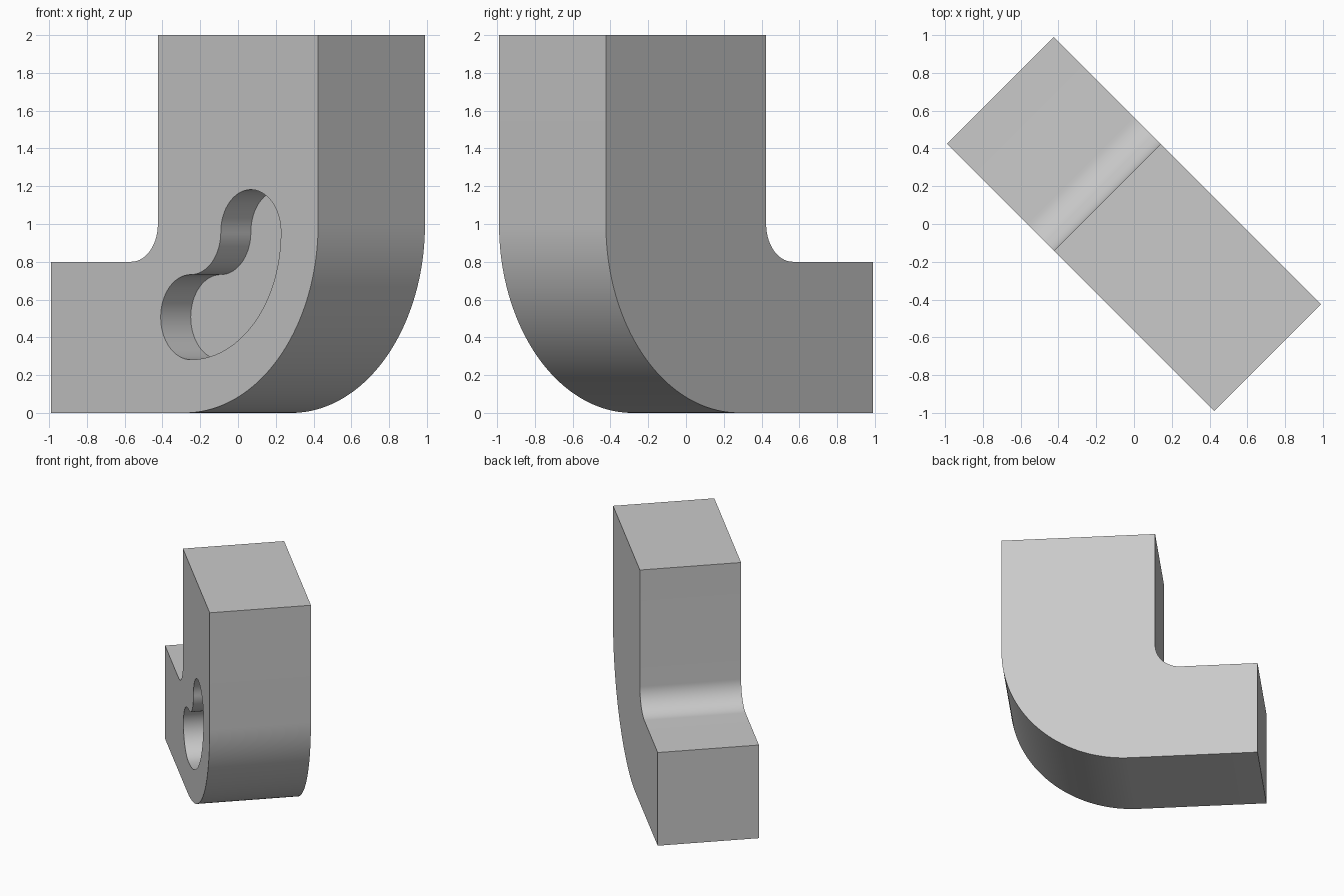
import bpy, bmesh
from math import radians, cos, sin

cube = bpy.data.objects.get("Cube")
if cube:
    bpy.data.objects.remove(cube, do_unlink=True)

grey = bpy.data.materials.new("plain grey")
grey.use_nodes = True
colour = (0.59, 0.59, 0.59, 1)
grey.diffuse_color = colour
grey.node_tree.nodes["Principled BSDF"].inputs["Base Color"].default_value = colour


def arc(cx, cz, radius, start, end, steps=32):
    """Points of an arc in the x-z plane, angles in degrees."""
    angles = [radians(start + (end - start) * i / steps) for i in range(steps + 1)]
    return [(cx + radius * cos(a), cz + radius * sin(a)) for a in angles]


def extrude_profile(name, profile, front, back):
    """Solid made by pushing an x-z outline from y = front to y = back."""
    bm = bmesh.new()
    face = bm.faces.new([bm.verts.new((x, front, z)) for x, z in profile])
    pushed = bmesh.ops.extrude_face_region(bm, geom=[face])["geom"]
    verts = [v for v in pushed if isinstance(v, bmesh.types.BMVert)]
    bmesh.ops.translate(bm, verts=verts, vec=(0, back - front, 0))
    bmesh.ops.recalc_face_normals(bm, faces=bm.faces)
    mesh = bpy.data.meshes.new(name)
    bm.to_mesh(mesh)
    bm.free()
    mesh.materials.append(grey)
    obj = bpy.data.objects.new(name, mesh)
    bpy.context.collection.objects.link(obj)
    obj.rotation_euler.z = radians(-45)
    return obj


# Elbow block: large outer bend, small inner fillet
outline = [(-1, 0)] + arc(0, 1, 1, -90, 0, 48) + [(1, 2), (-0.2, 2)]
outline += arc(-0.4, 1, 0.2, 0, -90, 24) + [(-1, 0.8)]
body = extrude_profile("elbow_block", outline, -0.4, 0.4)

# Curved blind slot with round ends, following the bend
cx, cz, bend, half = 0.046, 0.957, 0.45, 0.225
slot = arc(cx, cz, bend + half, -90, 0, 48)
slot += arc(cx + bend, cz, half, 0, 180)[1:]
slot += arc(cx, cz, bend - half, 0, -90)[1:]
slot += arc(cx, cz - bend, half, 90, 270)[1:-1]
cutter = extrude_profile("slot_cutter", slot, -0.6, -0.175)
cutter.hide_render = True

cut = body.modifiers.new("slot", 'BOOLEAN')
cut.operation = 'DIFFERENCE'
cut.solver = 'EXACT'
cut.object = cutter

# Bake the cut, drop the cutter, smooth the bends
bpy.context.view_layer.update()
bpy.ops.object.select_all(action='DESELECT')
bpy.context.view_layer.objects.active = body
body.select_set(True)
bpy.ops.object.modifier_apply(modifier=cut.name)
bpy.data.objects.remove(cutter, do_unlink=True)
bpy.ops.object.shade_smooth_by_angle(angle=radians(30))
